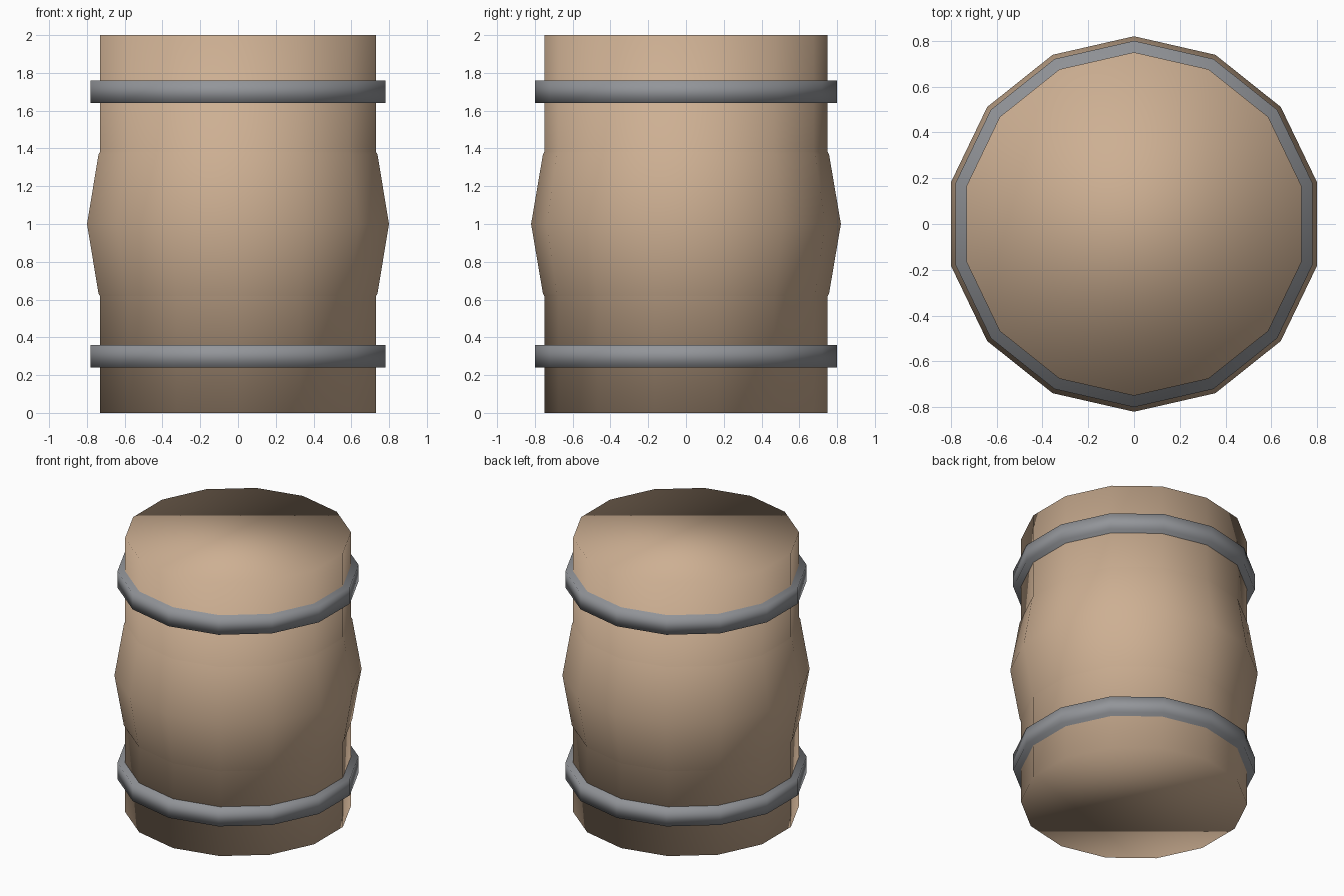
import bpy, bmesh, math

if "Cube" in bpy.data.objects:
    bpy.data.objects.remove(bpy.data.objects["Cube"])

SIDES = 14


def material(name, color):
    mat = bpy.data.materials.new(name)
    mat.diffuse_color = (*color, 1)
    mat.use_nodes = True
    mat.node_tree.nodes["Principled BSDF"].inputs["Base Color"].default_value = mat.diffuse_color
    return mat


wood = material("wood", (0.61, 0.43, 0.29))
iron = material("iron", (0.29, 0.30, 0.32))


def drum(name, radius, height, z, mat):
    bpy.ops.mesh.primitive_cylinder_add(vertices=SIDES, radius=radius,
                                        depth=height, location=(0, 0, z))
    obj = bpy.context.object
    obj.name = name
    obj.data.materials.append(mat)
    bpy.ops.object.shade_smooth()


# Straight body
drum("barrel_body", 0.75, 2.0, 1.0, wood)

# Two hoops
drum("lower_hoop", 0.80, 0.12, 0.30, iron)
drum("upper_hoop", 0.80, 0.12, 1.70, iron)

# Belly bulge: a low-poly ellipsoid whose middle rings stand proud of the body
bm = bmesh.new()
verts = []
for i in range(9):
    lat = math.radians(-90 + 22.5 * i)
    verts.append(bm.verts.new((0, 0.82 * math.cos(lat), 0.96 * math.sin(lat))))
edges = [bm.edges.new(pair) for pair in zip(verts, verts[1:])]
bmesh.ops.spin(bm, geom=verts + edges, cent=(0, 0, 0), axis=(0, 0, 1),
               angle=math.tau, steps=SIDES)
bmesh.ops.remove_doubles(bm, verts=bm.verts, dist=0.0001)
bmesh.ops.recalc_face_normals(bm, faces=bm.faces)
for face in bm.faces:
    face.smooth = True
mesh = bpy.data.meshes.new("barrel_bulge")
bm.to_mesh(mesh)
bm.free()
mesh.materials.append(wood)
bulge = bpy.data.objects.new("barrel_bulge", mesh)
bulge.location.z = 1.0
bpy.context.collection.objects.link(bulge)
